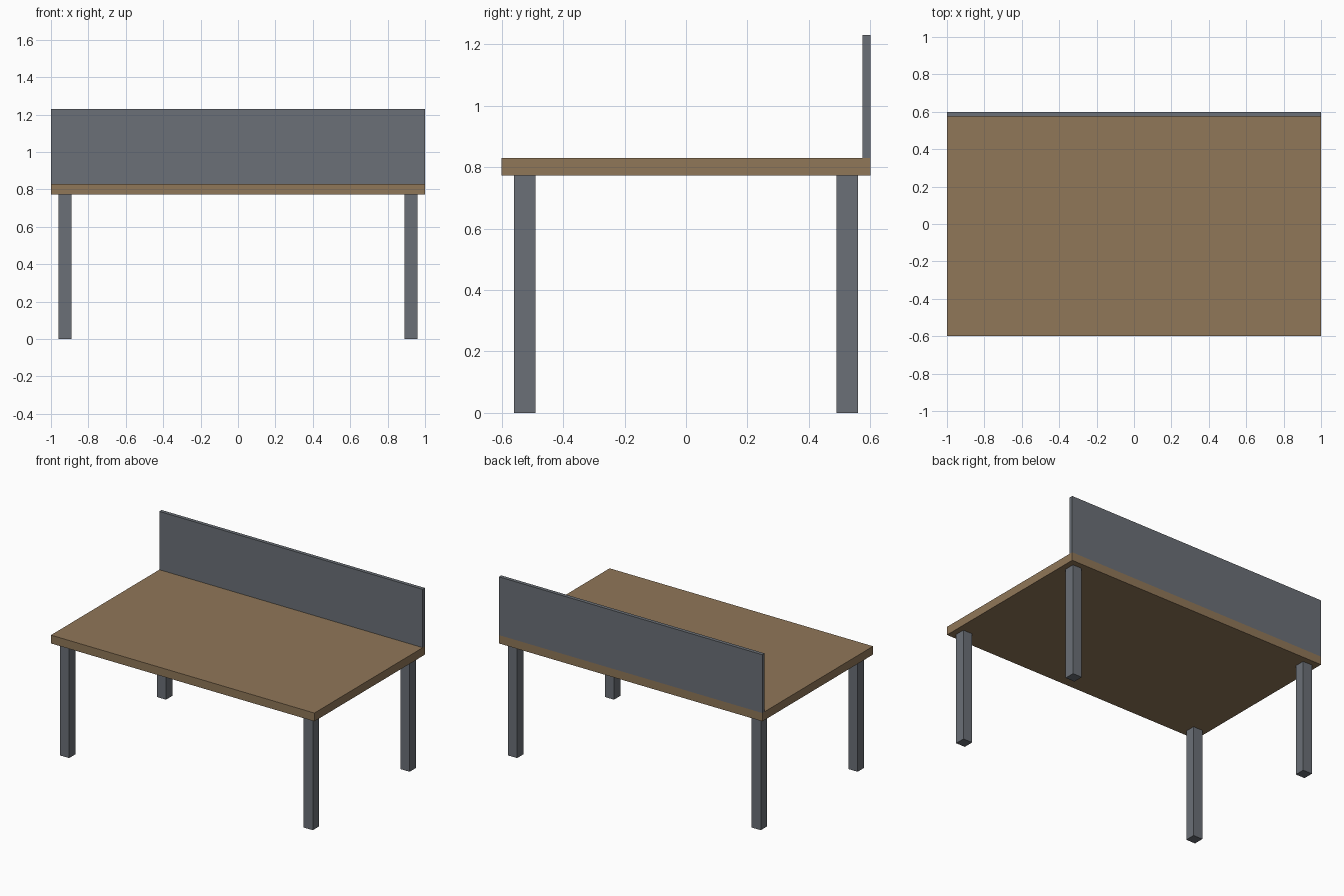
import bpy

if "Cube" in bpy.data.objects:
    bpy.data.objects.remove(bpy.data.objects["Cube"])


def material(name, rgb):
    m = bpy.data.materials.new(name)
    m.diffuse_color = (*rgb, 1)
    m.use_nodes = True
    m.node_tree.nodes["Principled BSDF"].inputs["Base Color"].default_value = m.diffuse_color
    return m


wood = material("brown wood", (0.279, 0.184, 0.098))
grey = material("slate grey", (0.147, 0.162, 0.184))


def box(name, low, high, mat):
    """Axis-aligned box between two corners."""
    bpy.ops.mesh.primitive_cube_add(
        size=1, location=[(a + b) / 2 for a, b in zip(low, high)])
    ob = bpy.context.object
    ob.name = name
    ob.scale = [b - a for a, b in zip(low, high)]
    bpy.ops.object.transform_apply(location=False, rotation=False, scale=True)
    ob.data.materials.append(mat)
    return ob


# Desk top
box("desk_top", (-1, -0.6, 0.773), (1, 0.6, 0.83), wood)

# Privacy screen along the rear edge
box("rear_screen", (-1, 0.575, 0.83), (1, 0.6, 1.23), grey)

# Four square legs
LEG = 0.07
for side, x in (("left", -0.925), ("right", 0.925)):
    for end, y in (("front", -0.525), ("back", 0.525)):
        box(f"{end}_{side}_leg", (x - LEG / 2, y - LEG / 2, 0),
            (x + LEG / 2, y + LEG / 2, 0.773), grey)
